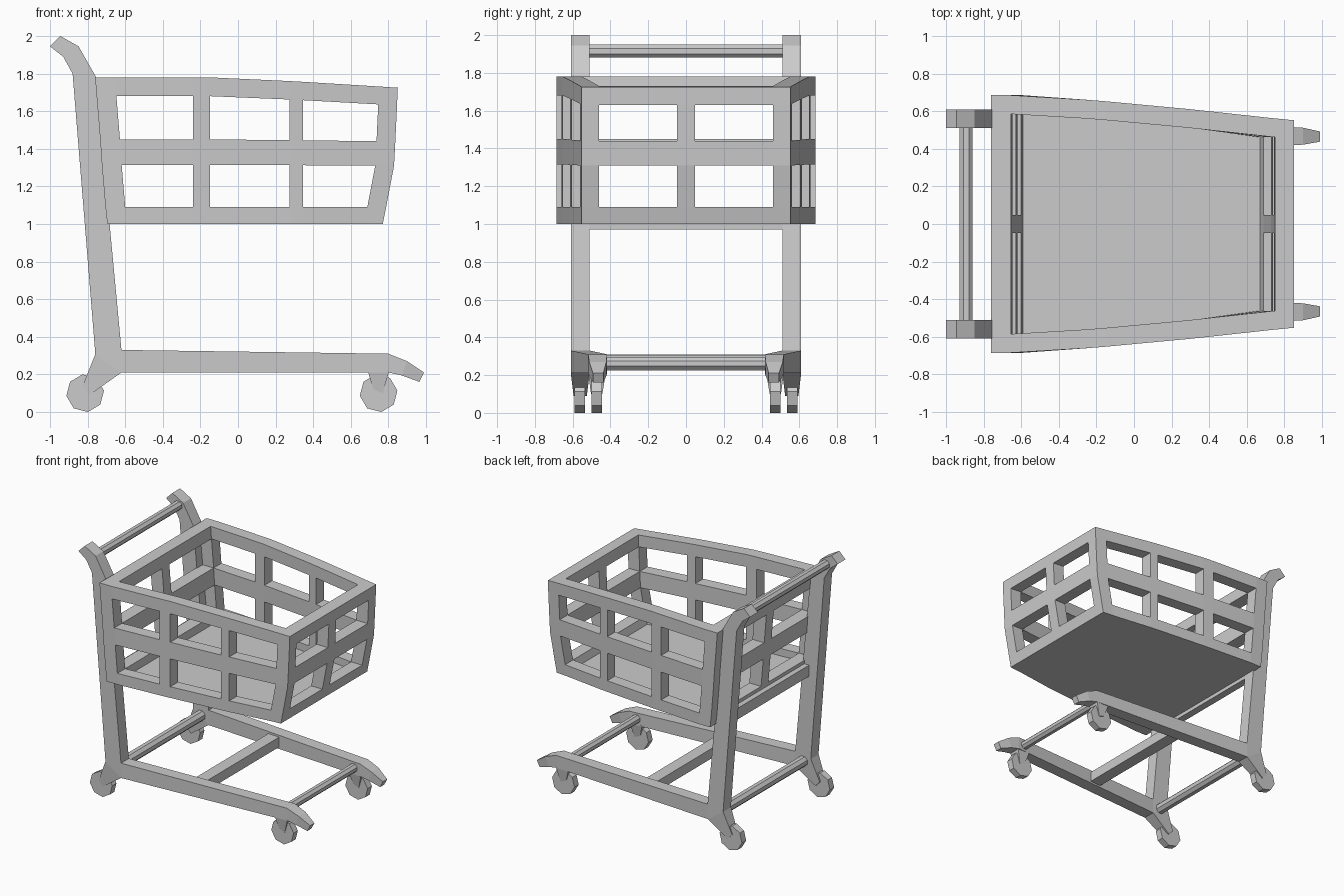
import bpy, bmesh
from math import cos, sin, radians

if "Cube" in bpy.data.objects:
    bpy.data.objects.remove(bpy.data.objects["Cube"])


def finish(name, bm):
    bmesh.ops.remove_doubles(bm, verts=bm.verts, dist=0.0005)
    bmesh.ops.recalc_face_normals(bm, faces=bm.faces)
    me = bpy.data.meshes.new(name)
    bm.to_mesh(me)
    bm.free()
    ob = bpy.data.objects.new(name, me)
    bpy.context.collection.objects.link(ob)
    return ob


def face(bm, vs):
    vs = list(dict.fromkeys(vs))
    if len(vs) > 2 and bm.faces.get(vs) is None:
        bm.faces.new(vs)


def strip(name, sections, side):
    """Four-sided bar through sections (ax, az, bx, bz, y_centre, half_width)."""
    bm = bmesh.new()
    rings = []
    for ax, az, bx, bz, y, h in sections:
        rings.append([bm.verts.new((x, side * yy, z)) for x, yy, z in
                      ((ax, y - h, az), (ax, y + h, az), (bx, y + h, bz), (bx, y - h, bz))])
    for a, b in zip(rings, rings[1:]):
        for i in range(4):
            j = (i + 1) % 4
            face(bm, [a[i], a[j], b[j], b[i]])
    face(bm, rings[0])
    face(bm, rings[-1])
    return finish(name, bm)


def y_prism(name, profile, y0, y1):
    """Extrude an x/z profile along y."""
    bm = bmesh.new()
    a = [bm.verts.new((x, y0, z)) for x, z in profile]
    b = [bm.verts.new((x, y1, z)) for x, z in profile]
    for i in range(len(a)):
        j = (i + 1) % len(a)
        face(bm, [a[i], a[j], b[j], b[i]])
    face(bm, a)
    face(bm, b)
    return finish(name, bm)


def ngon(cx, cz, r, n=8, turn=0):
    return [(cx + r * cos(radians(turn + 360 * i / n)),
             cz + r * sin(radians(turn + 360 * i / n))) for i in range(n)]


def box(x0, x1, z0, z1):
    return [(x0, z0), (x1, z0), (x1, z1), (x0, z1)]


# Basket: perimeter stations with outer and inner points, cells left open as windows
def side_y(x):
    return 0.685 - 0.135 * max(0, (x + 0.65) / 1.5) ** 1.3


WALL = 0.1
rear_in = (-0.655, -(side_y(-0.65) - WALL))
front_in = (0.75, -(side_y(0.75) - WALL))
half = [((-0.76, -0.047), (-0.655, -0.047)), ((-0.76, rear_in[1]), rear_in),
        ((-0.76, -0.685), rear_in), ((-0.655, -0.685), rear_in)]
half += [((x, -side_y(x)), (x, -side_y(x) + WALL)) for x in (-0.24, -0.15, 0.275, 0.345)]
half += [((0.75, -side_y(0.75)), front_in), ((0.85, -0.552), front_in),
         ((0.85, front_in[1]), front_in), ((0.85, -0.047), (0.75, -0.047))]
stations = half + [tuple((x, -y) for x, y in s) for s in reversed(half)]
columns = "WCCWPWPWCCWP" * 2

ROWS = [1.0, 1.09, 1.315, 1.45, 1.68, 1.78]
REAR_LEAN = [0.065, 0.055, 0.036, 0.027, 0.008, 0]
FRONT_LEAN = [-0.08, -0.062, -0.02, -0.013, -0.004, 0]
DROOP = [0, 0, 0.1, 0.2, 0.9, 1]


def basket_point(p, r, inner):
    x, y = p
    z = ROWS[r] - DROOP[r] * 0.055 * max(0, (x + 0.15)) ** 1.2
    if inner and r == 0:
        z += 0.03
    x += REAR_LEAN[r] if x < -0.5 else FRONT_LEAN[r] if x > 0.5 else 0
    return x, y, z


bm = bmesh.new()
cache = {}


def vert(i, r, inner):
    p = stations[i % len(stations)][inner]
    key = (p, r, inner)
    if key not in cache:
        cache[key] = bm.verts.new(basket_point(p, r, inner))
    return cache[key]


n = len(stations)
for i in range(n):
    for r in range(5):
        corners = [(i, r), (i + 1, r), (i + 1, r + 1), (i, r + 1)]
        if columns[i] == "W" and r in (1, 3):
            for a, b in zip(corners, corners[1:] + corners[:1]):
                face(bm, [vert(*a, 0), vert(*b, 0), vert(*b, 1), vert(*a, 1)])
        else:
            face(bm, [vert(*c, 0) for c in corners])
            face(bm, [vert(*c, 1) for c in corners])
    face(bm, [vert(i, 5, 0), vert(i + 1, 5, 0), vert(i + 1, 5, 1), vert(i, 5, 1)])
face(bm, [vert(i, 0, 0) for i in range(n)])
face(bm, [vert(i, 0, 1) for i in range(n)])
finish("basket", bm)

# Frame sides, casters and wheels
for side, tag in ((-1, "right"), (1, "left")):
    strip("rear_post_" + tag, [
        (-0.83, 0.13, -0.79, 0.09, 0.56, 0.035), (-0.76, 0.305, -0.62, 0.21, 0.56, 0.05),
        (-0.76, 0.32, -0.62, 0.33, 0.56, 0.05), (-0.88, 1.8, -0.757, 1.785, 0.56, 0.05),
        (-0.93, 1.89, -0.848, 1.945, 0.56, 0.05), (-1.0, 1.945, -0.945, 2.0, 0.56, 0.05)], side)
    strip("base_rail_" + tag, [
        (-0.62, 0.33, -0.62, 0.21, 0.56, 0.05), (0.8, 0.31, 0.8, 0.21, 0.468, 0.05),
        (0.9, 0.27, 0.87, 0.195, 0.467, 0.045), (0.99, 0.21, 0.965, 0.16, 0.465, 0.027)], side)
    strip("front_caster_" + tag, [
        (0.69, 0.22, 0.805, 0.22, 0.471, 0.048), (0.72, 0.12, 0.77, 0.1, 0.473, 0.03)], side)
    for end, x, y in (("rear", -0.813, 0.562), ("front", 0.748, 0.473)):
        y_prism(f"{end}_wheel_{tag}", ngon(x, 0.1, 0.101, 8, -82),
                side * y - 0.027, side * y + 0.027)

# Cross bars
y_prism("handle_bar", ngon(-0.893, 1.915, 0.037, 8, 22.5), -0.52, 0.52)
y_prism("base_bar_rear", ngon(-0.69, 0.27, 0.042, 8, 22.5), -0.52, 0.52)
y_prism("base_bar_front", ngon(0.74, 0.262, 0.035, 8, 22.5), -0.44, 0.44)
y_prism("base_bar_middle", box(-0.06, 0.04, 0.225, 0.305), -0.48, 0.48)
y_prism("basket_support_bar", box(-0.745, -0.685, 0.97, 1.06), -0.52, 0.52)
